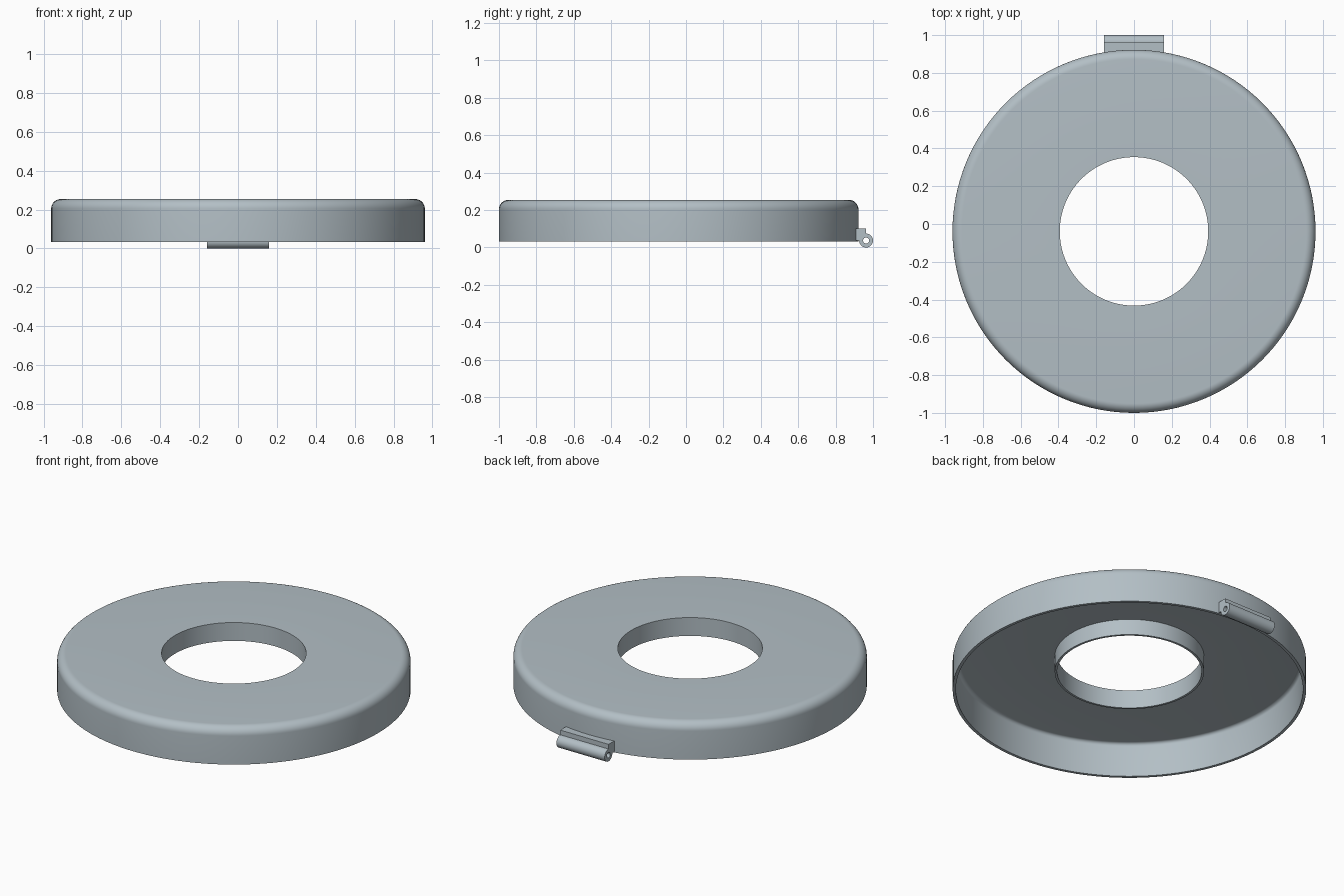
import bpy, bmesh, math
from mathutils import Matrix

if "Cube" in bpy.data.objects:
    bpy.data.objects.remove(bpy.data.objects["Cube"])

R_OUT, R_HOLE, CY = 0.961, 0.393, -0.039
Z_BOT, Z_TUBE, Z_TOP = 0.033, 0.144, 0.254
WALL, TUBE_WALL, LID = 0.017, 0.013, 0.015

grey = bpy.data.materials.new("blue_grey")
grey.diffuse_color = (0.45, 0.52, 0.56, 1)
grey.use_nodes = True
grey.node_tree.nodes["Principled BSDF"].inputs["Base Color"].default_value = grey.diffuse_color


def arc(cx, cy, r, a0, a1, n):
    return [(cx + r * math.cos(math.radians(a0 + (a1 - a0) * i / n)),
             cy + r * math.sin(math.radians(a0 + (a1 - a0) * i / n))) for i in range(n + 1)]


def finish(ob):
    bpy.ops.object.select_all(action='DESELECT')
    ob.select_set(True)
    bpy.context.view_layer.objects.active = ob
    if ob.type == 'CURVE':
        bpy.ops.object.convert(target='MESH')
        ob = bpy.context.object
    bm = bmesh.new()
    bm.from_mesh(ob.data)
    bmesh.ops.remove_doubles(bm, verts=bm.verts, dist=1e-5)
    bmesh.ops.recalc_face_normals(bm, faces=bm.faces)
    bm.to_mesh(ob.data)
    bm.free()
    ob.data.materials.clear()
    ob.data.materials.append(grey)
    bpy.ops.object.shade_smooth_by_angle(angle=math.radians(30))


# ring cover: hollow section (rim, rounded top, short inner tube) turned about z
r_in = R_OUT - WALL
section = [(r_in, Z_BOT), (R_OUT, Z_BOT)]
section += arc(R_OUT - 0.05, Z_TOP - 0.05, 0.05, 0, 90, 10)
section += [(R_HOLE, Z_TOP), (R_HOLE, Z_TUBE), (R_HOLE + TUBE_WALL, Z_TUBE),
            (R_HOLE + TUBE_WALL, Z_TOP - LID)]
section += arc(r_in - 0.02, Z_TOP - LID - 0.02, 0.02, 90, 0, 5)
bm = bmesh.new()
N = 128
rings = [[bm.verts.new((r * math.cos(2 * math.pi * k / N),
                        CY + r * math.sin(2 * math.pi * k / N), z)) for r, z in section]
         for k in range(N)]
for k in range(N):
    a, b = rings[k], rings[(k + 1) % N]
    for i in range(len(section)):
        j = (i + 1) % len(section)
        bm.faces.new((a[i], b[i], b[j], a[j]))
me = bpy.data.meshes.new("ring_cover")
bm.to_mesh(me)
bm.free()
ring = bpy.data.objects.new("ring_cover", me)
bpy.context.collection.objects.link(ring)
finish(ring)

# hinge knuckle: barrel and block outline with a pin hole, extruded along x
HY, HZ, HR = 0.963, 0.037, 0.037
outline = [(0.908, 0.102), (0.908, HZ)] + arc(HY, HZ, HR, 180, 450, 36) + [(HY, 0.102)]
pin_hole = arc(HY, HZ, 0.016, 0, 345, 23)
cu = bpy.data.curves.new("hinge_knuckle", 'CURVE')
cu.dimensions, cu.fill_mode, cu.extrude = '2D', 'BOTH', 0.16
for pts in (outline, pin_hole):
    sp = cu.splines.new('POLY')
    sp.points.add(len(pts) - 1)
    for p, (y, z) in zip(sp.points, pts):
        p.co = (y, z, 0, 1)
    sp.use_cyclic_u = True
hinge = bpy.data.objects.new("hinge_knuckle", cu)
bpy.context.collection.objects.link(hinge)
hinge.matrix_world = Matrix(((0, 0, 1, 0), (1, 0, 0, 0), (0, 1, 0, 0), (0, 0, 0, 1)))
finish(hinge)
